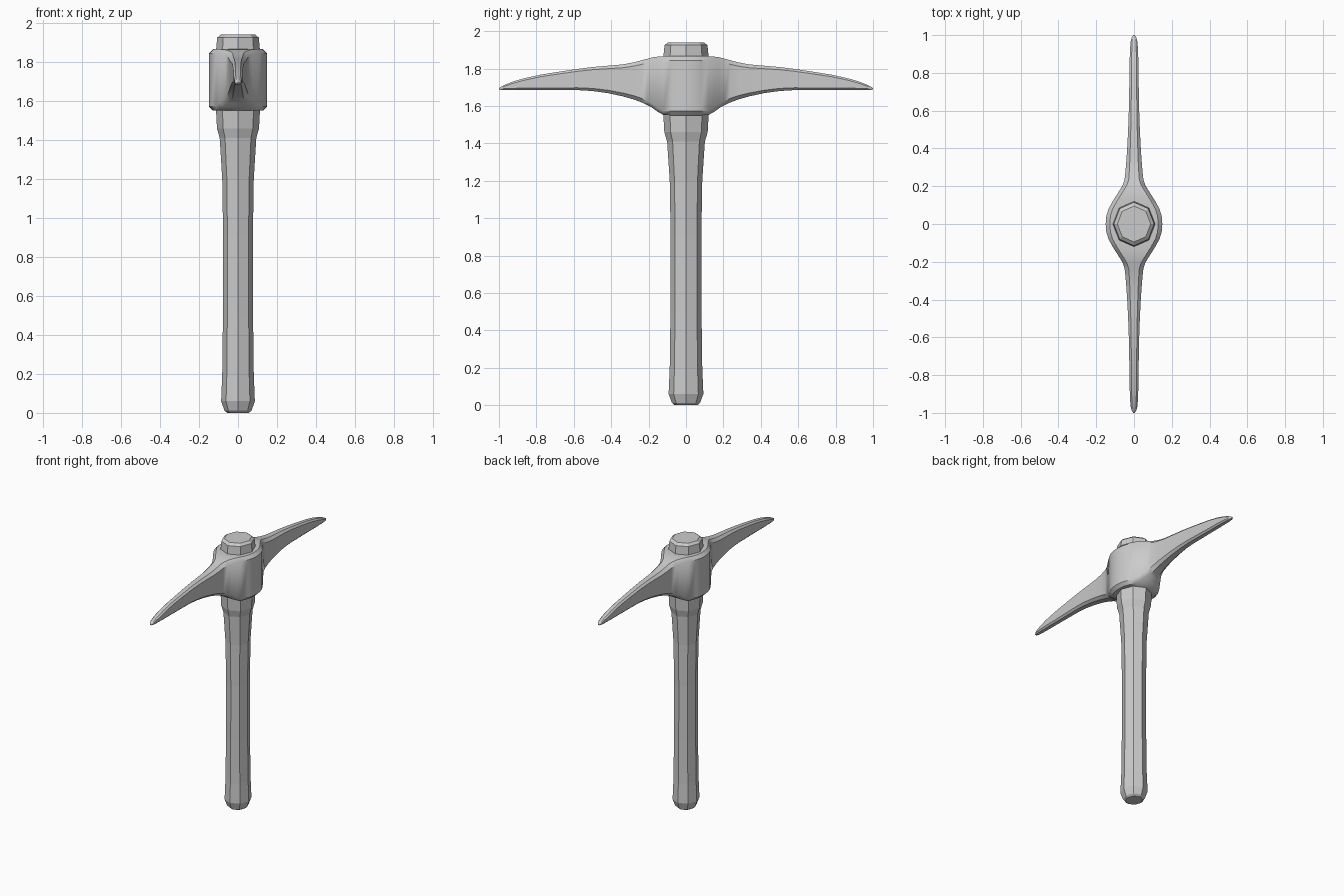
import bpy, bmesh, math

if "Cube" in bpy.data.objects:
    bpy.data.objects.remove(bpy.data.objects["Cube"])


def loft(name, rings):
    """Skin a list of equal-length point rings and cap both ends."""
    bm = bmesh.new()
    rows = [[bm.verts.new(p) for p in ring] for ring in rings]
    n = len(rows[0])
    for a, b in zip(rows, rows[1:]):
        for i in range(n):
            j = (i + 1) % n
            bm.faces.new((a[i], a[j], b[j], b[i]))
    bm.faces.new(rows[0])
    bm.faces.new(rows[-1])
    bmesh.ops.recalc_face_normals(bm, faces=bm.faces)
    mesh = bpy.data.meshes.new(name)
    bm.to_mesh(mesh)
    bm.free()
    ob = bpy.data.objects.new(name, mesh)
    bpy.context.collection.objects.link(ob)
    return ob


def octagon(z, r):
    return [(0.93 * r * math.cos(k * math.pi / 4), r * math.sin(k * math.pi / 4), z)
            for k in range(8)]


# Handle: faceted octagonal shaft, flared under and through the head
handle_profile = [(0.0, 0.06), (0.012, 0.075), (0.06, 0.093), (0.2, 0.087), (0.5, 0.083),
                  (0.9, 0.082), (1.2, 0.087), (1.41, 0.101), (1.46, 0.116),
                  (1.55, 0.121), (1.86, 0.121), (1.925, 0.115), (1.94, 0.095)]
loft("handle", [octagon(z, r) for z, r in handle_profile])


# Head: chamfered section swept along y, mirrored front to back
# stations: y, half width, top z, bottom z
stations = [(0.0, 0.15, 1.866, 1.55), (0.04, 0.147, 1.866, 1.55), (0.08, 0.135, 1.866, 1.55),
            (0.12, 0.113, 1.866, 1.552), (0.15, 0.094, 1.864, 1.568),
            (0.18, 0.075, 1.86, 1.59), (0.205, 0.06, 1.853, 1.604),
            (0.235, 0.05, 1.845, 1.618), (0.28, 0.045, 1.833, 1.635),
            (0.34, 0.04, 1.822, 1.652), (0.42, 0.035, 1.815, 1.669),
            (0.5, 0.031, 1.808, 1.68), (0.58, 0.028, 1.798, 1.685),
            (0.68, 0.026, 1.783, 1.685), (0.78, 0.024, 1.767, 1.685),
            (0.87, 0.023, 1.747, 1.685), (0.93, 0.021, 1.729, 1.685),
            (0.97, 0.017, 1.713, 1.685), (0.99, 0.011, 1.703, 1.686),
            (1.0, 0.004, 1.696, 1.689)]


def section(y, w, top, bottom):
    c = min(0.022, 0.45 * w, 0.4 * (top - bottom))
    half = [(w - c, bottom), (w, bottom + c), (w, top - c), (w - c, top)]
    return [(x, y, z) for x, z in half] + [(-x, y, z) for x, z in reversed(half)]


front = [section(-y, *s) for y, *s in reversed(stations[1:])]
back = [section(*s) for s in stations]
head = loft("pick_head", front + back)
bpy.ops.object.select_all(action='DESELECT')
head.select_set(True)
bpy.context.view_layer.objects.active = head
bpy.ops.object.shade_smooth_by_angle(angle=math.radians(40))
